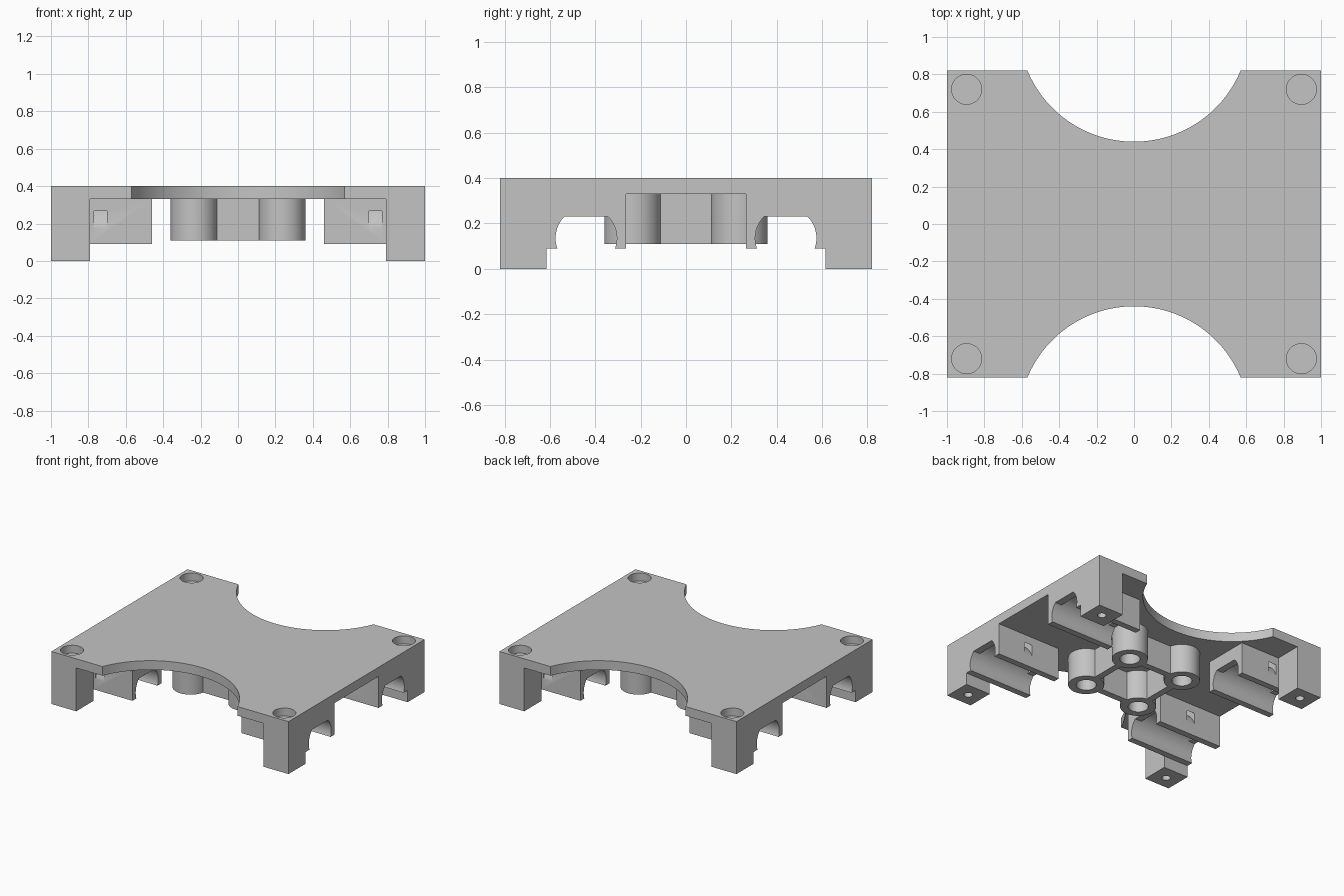
import bpy
import math
from mathutils import Matrix

if "Cube" in bpy.data.objects:
    bpy.data.objects.remove(bpy.data.objects["Cube"], do_unlink=True)

# Overall measures
HALF_X, HALF_Y, TOP, UNDER = 1.0, 0.82, 0.4, 0.33
AXIS_Y, AXIS_Z, BEARING_R = 0.44, 0.135, 0.135
BLOCK_IN, BLOCK_MID = 0.46, 0.73
CORNERS = [(sx, sy) for sx in (-1, 1) for sy in (-1, 1)]

grey = bpy.data.materials.new("light_grey_plastic")
grey.use_nodes = True
grey.diffuse_color = (0.55, 0.55, 0.55, 1)
grey.node_tree.nodes["Principled BSDF"].inputs["Base Color"].default_value = (0.55, 0.55, 0.55, 1)


def prism(name, outline, low, high, along_x=False):
    """Extrude a 2D outline between two heights, along z or along x."""
    n = len(outline)
    verts = [(a, b, h) for h in (low, high) for a, b in outline]
    faces = [tuple(reversed(range(n))), tuple(range(n, 2 * n))]
    faces += [(i, (i + 1) % n, n + (i + 1) % n, n + i) for i in range(n)]
    mesh = bpy.data.meshes.new(name)
    mesh.from_pydata(verts, [], faces)
    if along_x:  # (a, b, h) -> (h, a, b)
        mesh.transform(Matrix(((0, 0, 1, 0), (1, 0, 0, 0), (0, 1, 0, 0), (0, 0, 0, 1))))
    obj = bpy.data.objects.new(name, mesh)
    bpy.context.collection.objects.link(obj)
    mesh.materials.append(grey)
    return obj


def arc(a, b, r, start=0, sweep=360, n=64):
    count = n if sweep == 360 else n + 1
    angles = [math.radians(start + sweep * i / n) for i in range(count)]
    return [(a + r * math.cos(t), b + r * math.sin(t)) for t in angles]


def rect(a1, a2, b1, b2):
    a1, a2 = sorted((a1, a2))
    b1, b2 = sorted((b1, b2))
    return [(a1, b1), (a2, b1), (a2, b2), (a1, b2)]


def combine(target, tool, operation):
    """Apply a boolean and discard the helper."""
    mod = target.modifiers.new(operation.lower(), "BOOLEAN")
    mod.operation = operation
    mod.solver = "EXACT"
    mod.object = tool
    bpy.context.view_layer.objects.active = target
    bpy.ops.object.modifier_apply(modifier=mod.name)
    bpy.data.objects.remove(tool, do_unlink=True)


def add(tool):
    combine(body, tool, "UNION")


def cut(tool):
    combine(body, tool, "DIFFERENCE")


# Top plate with a round bite out of the front and back
body = prism("carriage_body", rect(-HALF_X, HALF_X, -HALF_Y, HALF_Y), UNDER, TOP)
for sy in (-1, 1):
    cut(prism("bite", arc(0, sy * 1.057, 0.617, n=160), -0.1, 0.6))

# Corner posts and bearing blocks
for sx, sy in CORNERS:
    add(prism("corner_post", rect(sx * 0.79, sx * HALF_X, sy * 0.615, sy * HALF_Y), 0, TOP))
    add(prism("bearing_block", rect(sx * BLOCK_IN, sx * HALF_X, sy * 0.265, sy * 0.615), 0.09, 0.36))

# Central bosses joined by thin webs
for sx, sy in CORNERS:
    add(prism("boss", arc(sx * 0.235, sy * 0.235, 0.125), 0.11, 0.36))
for s in (-1, 1):
    add(prism("web", rect(-0.235, 0.235, s * 0.21, s * 0.26), 0.11, 0.36))
    add(prism("web", rect(s * 0.21, s * 0.26, -0.235, 0.235), 0.11, 0.36))

for sx, sy in CORNERS:
    y, mid = sy * AXIS_Y, sx * BLOCK_MID
    # Flat-roofed channel through the block, leaving a lip at each end
    cut(prism("channel", arc(y, AXIS_Z, BEARING_R, 135, 270), mid - 0.3, mid + 0.3, True))
    # Full round bearing pocket between the lips
    cut(prism("pocket", arc(y, AXIS_Z, BEARING_R), mid - 0.215, mid + 0.215, True))
    # Curved strap tunnel over the pocket
    tunnel = prism("tunnel", arc(y, AXIS_Z, 0.22), sx * 0.735 - 0.035, sx * 0.735 + 0.035, True)
    combine(tunnel, prism("core", arc(y, AXIS_Z, 0.18), mid - 0.2, mid + 0.2, True), "DIFFERENCE")
    keep = prism("keep", rect(y - 0.2, y + 0.2, 0.135, 0.5), mid - 0.2, mid + 0.2, True)
    combine(tunnel, keep, "INTERSECT")
    cut(tunnel)
    # Counterbore on top and screw hole underneath
    cut(prism("counterbore", arc(sx * 0.895, sy * 0.72, 0.08), 0.34, 0.5))
    cut(prism("screw_hole", arc(sx * 0.895, sy * 0.72, 0.03, n=32), -0.1, 0.325))
    # Blind hole in the boss
    cut(prism("boss_hole", arc(sx * 0.235, sy * 0.235, 0.07), 0, UNDER))

# Smooth curves, crisp edges
bpy.ops.object.select_all(action="DESELECT")
body.select_set(True)
bpy.context.view_layer.objects.active = body
bpy.ops.object.shade_smooth_by_angle(angle=math.radians(30))
